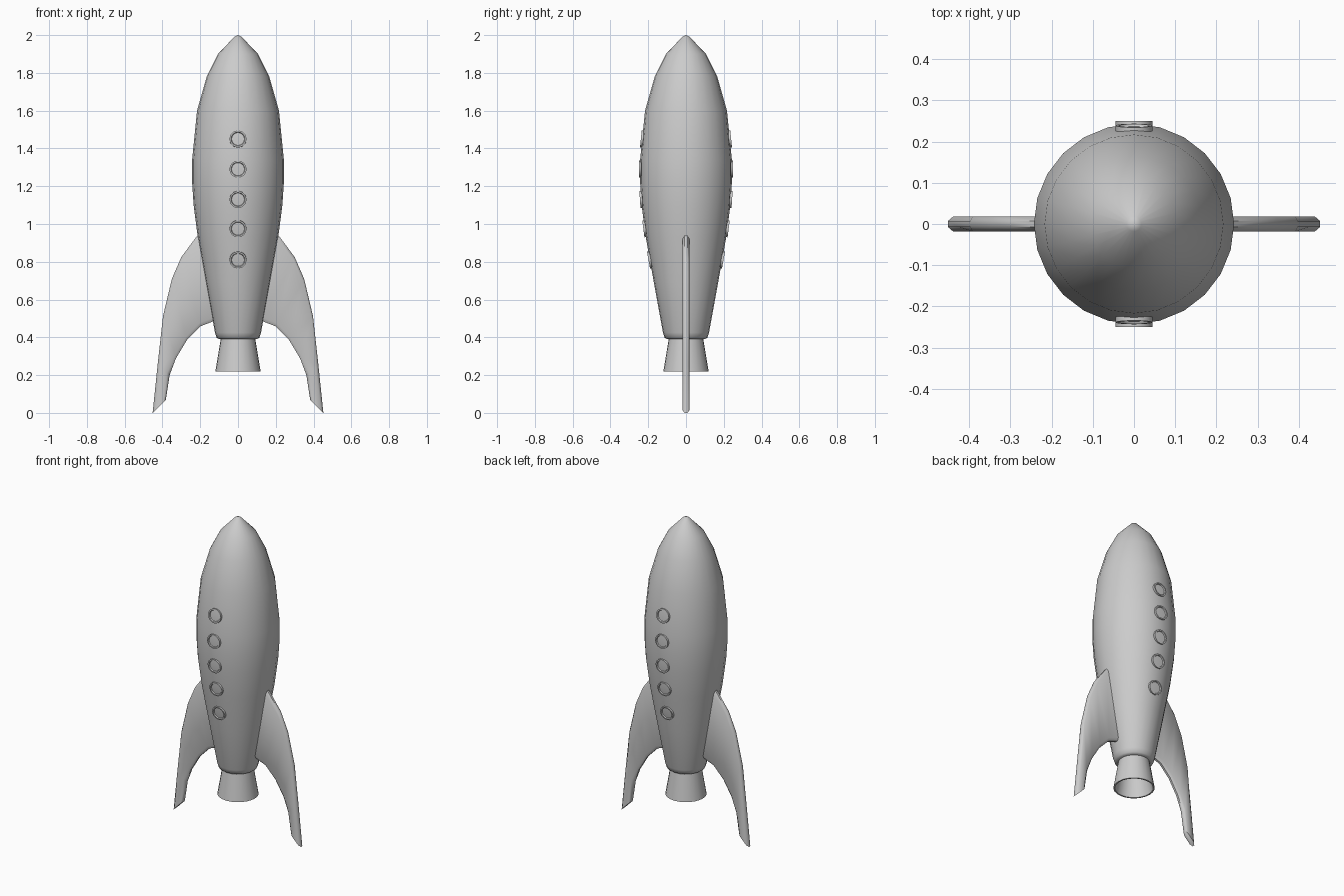
import bpy, bmesh, math
from mathutils import Matrix, Vector

if "Cube" in bpy.data.objects:
    bpy.data.objects.remove(bpy.data.objects["Cube"])


def finish(bm, name, angle=40):
    bmesh.ops.remove_doubles(bm, verts=bm.verts, dist=1e-5)
    bmesh.ops.recalc_face_normals(bm, faces=bm.faces)
    me = bpy.data.meshes.new(name)
    bm.to_mesh(me)
    bm.free()
    ob = bpy.data.objects.new(name, me)
    bpy.context.collection.objects.link(ob)
    bpy.ops.object.select_all(action='DESELECT')
    ob.select_set(True)
    bpy.context.view_layer.objects.active = ob
    bpy.ops.object.shade_smooth_by_angle(angle=math.radians(angle))
    return ob


def lathe(name, profile, sides=24, matrix=Matrix()):
    """Spin (radius, height) points around local z."""
    bm = bmesh.new()
    vs = [bm.verts.new((r, 0, z)) for r, z in profile]
    es = [bm.edges.new(p) for p in zip(vs, vs[1:])]
    bmesh.ops.spin(bm, geom=vs + es, axis=(0, 0, 1), cent=(0, 0, 0),
                   steps=sides, angle=math.tau)
    bmesh.ops.transform(bm, matrix=matrix, verts=bm.verts)
    return finish(bm, name)


# Hull
hull = [(0, 0.39), (0.10, 0.39), (0.113, 0.398), (0.122, 0.425), (0.17, 0.69),
        (0.213, 0.93), (0.235, 1.10), (0.243, 1.22), (0.243, 1.34),
        (0.217, 1.60), (0.164, 1.785), (0.106, 1.90), (0.018, 1.992), (0, 2.0)]
lathe("hull", hull)

# Hollow exhaust nozzle
lathe("nozzle", [(0, 0.37), (0.08, 0.37), (0.111, 0.22), (0.12, 0.22), (0.09, 0.40)])

# Portholes, tilted to follow the hull, on front and back
porthole = [(0.045, -0.02), (0.045, 0.007), (0.037, 0.007), (0.034, 0.001), (0, 0.003)]
for i, z in enumerate((0.81, 0.975, 1.13, 1.29, 1.45)):
    (r0, z0), (r1, z1) = next(p for p in zip(hull[1:], hull[2:]) if p[0][1] <= z <= p[1][1])
    r = r0 + (r1 - r0) * (z - z0) / (z1 - z0)
    for side, s in (("front", -1), ("back", 1)):
        normal = Vector((0, s * (z1 - z0), r0 - r1))
        m = Matrix.Translation((0, s * r, z)) @ normal.to_track_quat('Z', 'Y').to_matrix().to_4x4()
        lathe(f"porthole_{side}_{i + 1}", porthole, 20, m)

# Swept fins: outer edge x, z and inner edge x, z at each station
stations = [(0.18, 0.97, 0.08, 0.49), (0.222, 0.93, 0.13, 0.485),
            (0.30, 0.825, 0.20, 0.458), (0.35, 0.71, 0.27, 0.386),
            (0.397, 0.513, 0.328, 0.29), (0.425, 0.26, 0.362, 0.20),
            (0.452, 0.0, 0.382, 0.07)]
for side, s in (("right", 1), ("left", -1)):
    bm = bmesh.new()
    rings = []
    for ox, oz, ix, iz in stations:
        o, i = Vector((s * ox, 0, oz)), Vector((s * ix, 0, iz))
        d = (i - o).normalized() * 0.018
        flat, edge = Vector((0, 0.018, 0)), Vector((0, 0.007, 0))
        section = (o + edge, o + d + flat, i - d + flat, i + edge,
                   i - edge, i - d - flat, o + d - flat, o - edge)
        rings.append([bm.verts.new(p) for p in section])
    for a, b in zip(rings, rings[1:]):
        for k in range(8):
            n = (k + 1) % 8
            bm.faces.new((a[k], a[n], b[n], b[k]))
    bm.faces.new(rings[0])
    bm.faces.new(rings[-1])
    finish(bm, f"fin_{side}", 50)
